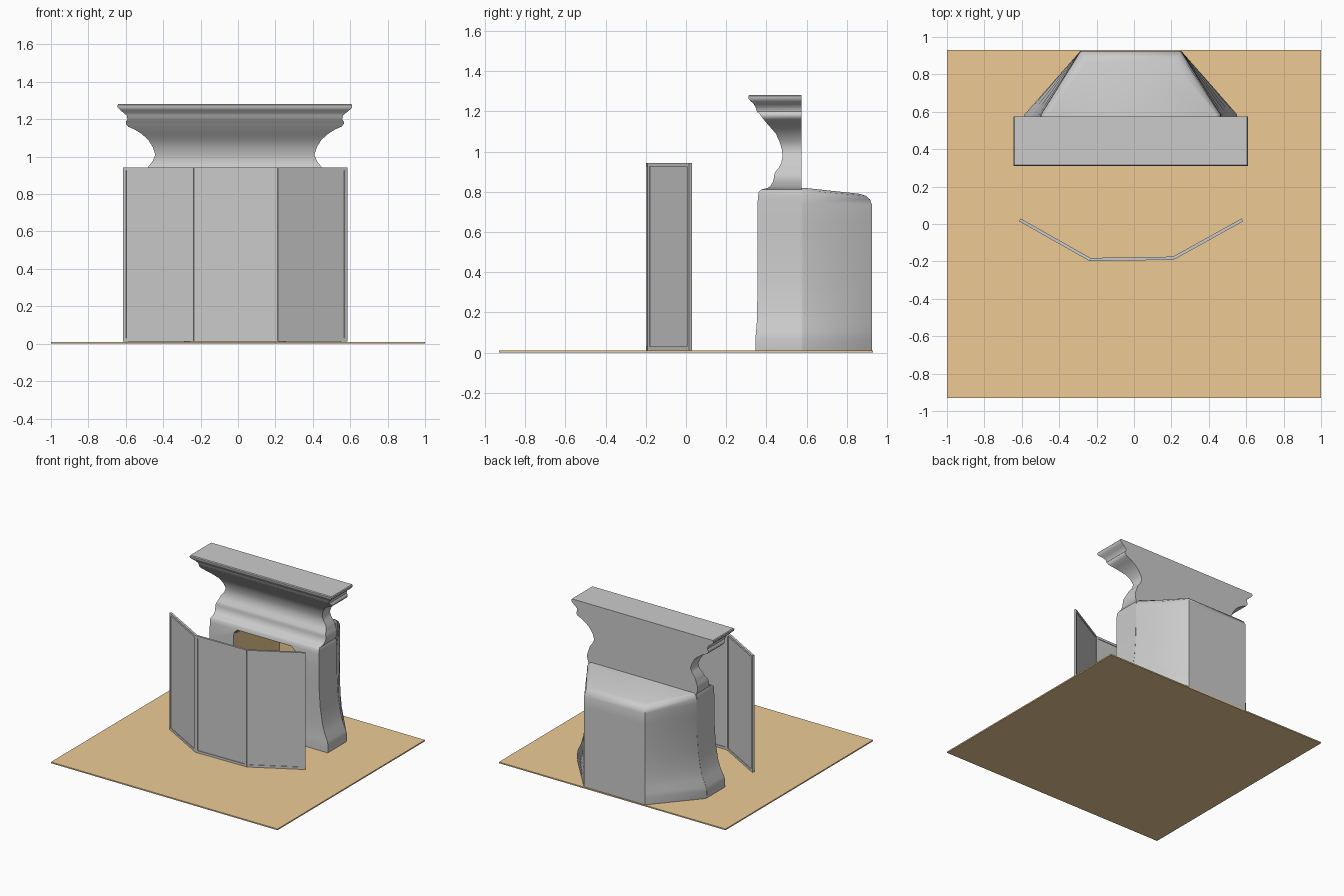
import bpy, bmesh, math
from mathutils import Vector

if "Cube" in bpy.data.objects:
    bpy.data.objects.remove(bpy.data.objects["Cube"])

CX = -0.017  # fireplace centre line

brown = bpy.data.materials.new("tan_brick")
brown.diffuse_color = (0.85, 0.6, 0.3, 1)
brown.use_nodes = True
brown.node_tree.nodes["Principled BSDF"].inputs["Base Color"].default_value = brown.diffuse_color


def make(name, verts, faces, mat=None, smooth=None):
    me = bpy.data.meshes.new(name)
    bm = bmesh.new()
    vs = [bm.verts.new(v) for v in verts]
    for f in faces:
        bm.faces.new([vs[i] for i in f])
    bmesh.ops.recalc_face_normals(bm, faces=bm.faces)
    bm.to_mesh(me)
    bm.free()
    ob = bpy.data.objects.new(name, me)
    bpy.context.collection.objects.link(ob)
    if mat:
        me.materials.append(mat)
    if smooth:
        bpy.ops.object.select_all(action='DESELECT')
        ob.select_set(True)
        bpy.context.view_layer.objects.active = ob
        bpy.ops.object.shade_smooth_by_angle(angle=math.radians(smooth))
    return ob


def loft(name, rings, **kw):
    """Skin a stack of equal-sized rings and cap both ends."""
    n = len(rings[0])
    faces = [[k * n + i, k * n + (i + 1) % n, (k + 1) * n + (i + 1) % n, (k + 1) * n + i]
             for k in range(len(rings) - 1) for i in range(n)]
    faces += [list(range(n)), [(len(rings) - 1) * n + i for i in range(n)]]
    return make(name, [p for r in rings for p in r], faces, **kw)


def cut(ob, cutter):
    m = ob.modifiers.new("opening", 'BOOLEAN')
    m.operation = 'DIFFERENCE'
    m.solver = 'EXACT'
    m.object = cutter


# floor
loft("floor", [[(-1, -.93, z), (1, -.93, z), (1, .93, z), (-1, .93, z)]
               for z in (0, .01)], mat=brown)

# surround: legs and moulded mantel as (height, half width, front y)
leg = [(.01, .568, .345), (.07, .570, .345), (.10, .562, .348), (.15, .538, .352),
       (.22, .515, .354), (.35, .494, .355), (.50, .484, .355), (.65, .482, .355),
       (.77, .482, .357), (.80, .480, .362), (.812, .474, .375)]
mantel = [(.818, .478, .405), (.83, .482, .42), (.85, .487, .432), (.87, .488, .437),
          (.885, .485, .438), (.90, .478, .445), (.92, .472, .462), (.945, .464, .474),
          (.975, .440, .480), (1.01, .425, .477), (1.05, .438, .465), (1.09, .463, .446),
          (1.12, .496, .420), (1.145, .535, .398), (1.16, .570, .386), (1.175, .583, .374),
          (1.187, .583, .366), (1.20, .574, .352), (1.22, .578, .346), (1.235, .596, .338),
          (1.25, .614, .322), (1.262, .626, .311), (1.276, .627, .310), (1.282, .622, .315)]
BACK = .575
surround = loft("mantel_surround",
                [[(CX - w, y, z), (CX + w, y, z), (CX + w, BACK, z), (CX - w, BACK, z)]
                 for z, w, y in leg + mantel], smooth=42)

# firebox: tapered body following the leg flare
# (front z, back z, front half width, back half width, back y)
body = [(z, z, w * .998, .270, .925) for z, w, _ in leg[:8]]
body += [(.745, .735, .482, .268, .925), (.785, .762, .480, .262, .915),
         (.808, .780, .470, .250, .895), (.820, .790, .455, .235, .865)]
firebox = loft("firebox_body",
               [[(CX - wf, .56, zf), (CX + wf, .56, zf), (CX + wf, .585, zf),
                 (CX + wb, yb, zb), (CX - wb, yb, zb), (CX - wf, .585, zf)]
                for zf, zb, wf, wb, yb in body], smooth=42)


# opening through the surround into the firebox
def hearth(y, w, top, z0):
    c = .03
    return [(CX - w, y, z0), (CX + w, y, z0), (CX + w, y, top - c), (CX + w - c, y, top),
            (CX - w + c, y, top), (CX - w, y, top - c)]


cutter = loft("opening_cutter", [hearth(.2, .27, .77, -.05), hearth(.37, .27, .77, -.05),
                                 hearth(.89, .24, .72, -.05)])
cutter.hide_render = True
cutter.hide_viewport = True
cutter.display_type = 'WIRE'
cut(surround, cutter)
cut(firebox, cutter)

# brick lining: open tunnel with a back wall
front, rear = hearth(.362, .266, .766, .01), hearth(.886, .236, .716, .01)
make("firebox_lining", front + rear,
     [[i, (i + 1) % 6, (i + 1) % 6 + 6, i + 6] for i in range(6)] + [list(range(6, 12))],
     mat=brown)

# folding screen: thin panels with raised frames
corners = [Vector((-.61, .022)), Vector((-.235, -.19)), Vector((.21, -.183)),
           Vector((.58, .022))]
Z0, Z1, FR = .012, .943, .018


def slab(name, a, b, thick, z0, z1):
    n = (b - a).normalized()
    n = Vector((n.y, -n.x)) * thick / 2
    plan = [a + n, b + n, b - n, a - n]
    return loft(name, [[(p.x, p.y, z) for p in plan] for z in (z0, z1)])


for i, side in enumerate(("left", "centre", "right")):
    a, b = corners[i], corners[i + 1]
    d = (b - a).normalized() * FR
    slab(f"screen_panel_{side}", a + d / 2, b - d / 2, .008, Z0 + FR / 2, Z1 - FR / 2)
    slab(f"screen_post_a_{side}", a, a + d, .017, Z0, Z1)
    slab(f"screen_post_b_{side}", b - d, b, .017, Z0, Z1)
    slab(f"screen_bottom_rail_{side}", a + d, b - d, .017, Z0, Z0 + FR)
    slab(f"screen_top_rail_{side}", a + d, b - d, .017, Z1 - FR, Z1)
